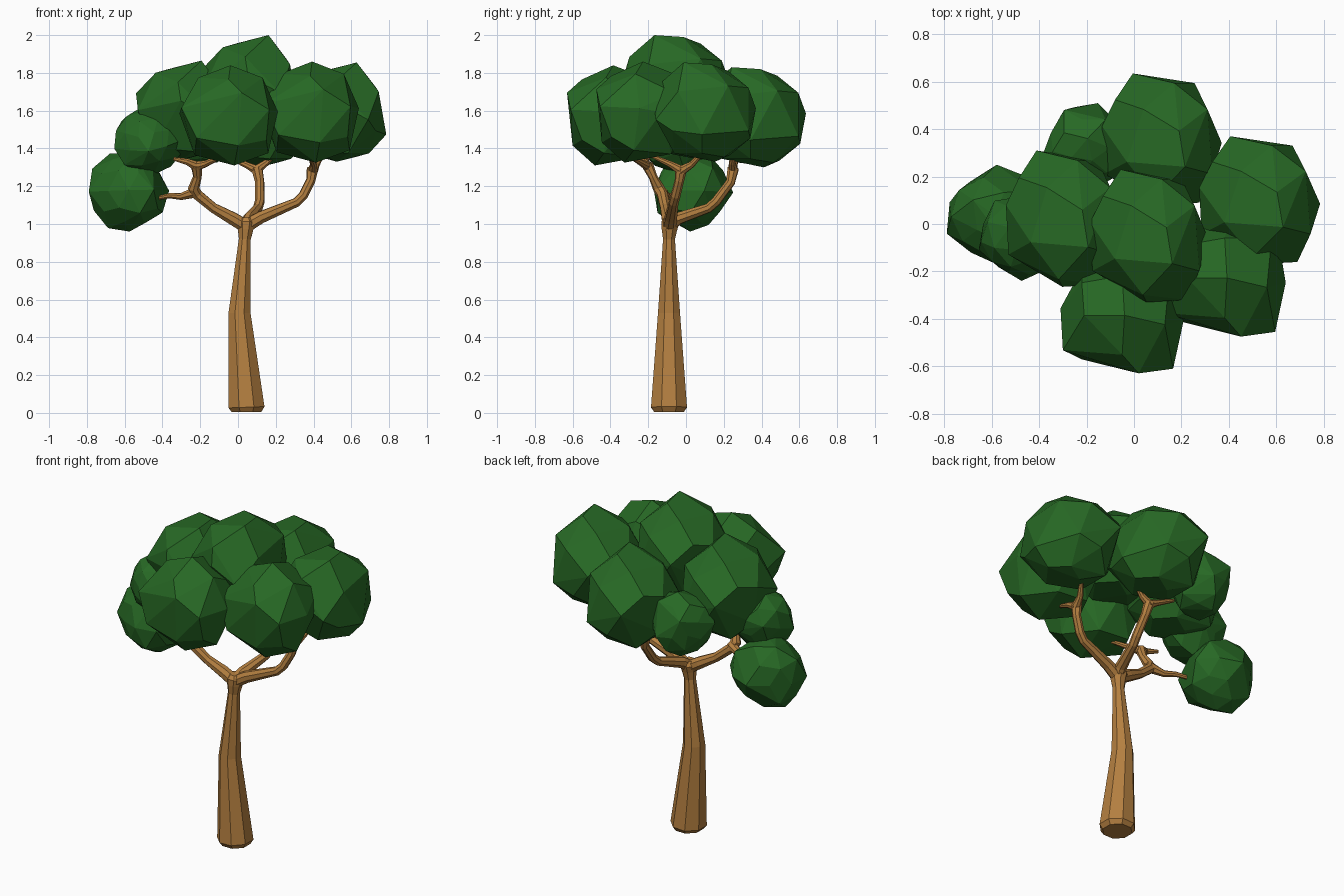
import bpy, bmesh, math, random
from mathutils import Vector, Matrix

random.seed(11)


def material(name, rgb):
    m = bpy.data.materials.new(name)
    m.diffuse_color = (*rgb, 1)
    return m


BARK = material("bark", (0.46, 0.215, 0.052))
LEAF = material("leaf", (0.02, 0.14, 0.018))


def finish(name, bm, mat):
    bmesh.ops.recalc_face_normals(bm, faces=bm.faces)
    me = bpy.data.meshes.new(name)
    bm.to_mesh(me)
    bm.free()
    me.materials.append(mat)
    ob = bpy.data.objects.new(name, me)
    bpy.context.collection.objects.link(ob)


def limb(name, path, sides=8):
    """Tapered tube through (x, y, z, radius) points, mitred at the bends."""
    bm = bmesh.new()
    pts = [Vector(p[:3]) for p in path]
    rings, prev, u = [], None, None
    for i, p in enumerate(pts):
        a = (p - pts[i - 1]).normalized() if i else Vector()
        b = (pts[i + 1] - p).normalized() if i < len(pts) - 1 else Vector()
        t = (a + b).normalized()
        if u is None:
            u = t.orthogonal().normalized()
        else:
            u = prev.rotation_difference(t) @ u
        prev = t
        v = t.cross(u)
        ring = []
        for k in range(sides):
            ang = 2 * math.pi * (k + 0.5) / sides
            ring.append(bm.verts.new(p + path[i][3] * (u * math.cos(ang) + v * math.sin(ang))))
        rings.append(ring)
    for r, s in zip(rings, rings[1:]):
        for k in range(sides):
            n = (k + 1) % sides
            bm.faces.new((r[k], r[n], s[n], s[k]))
    bm.faces.new(rings[0][::-1])
    bm.faces.new(rings[-1])
    finish(name, bm, BARK)


def clump(name, lo, hi, pts):
    """Faceted leaf ball: convex hull of pts fitted into the box lo..hi."""
    mn = [min(p[i] for p in pts) for i in range(3)]
    mx = [max(p[i] for p in pts) for i in range(3)]
    bm = bmesh.new()
    for p in pts:
        bm.verts.new([lo[i] + (p[i] - mn[i]) / (mx[i] - mn[i]) * (hi[i] - lo[i]) for i in range(3)])
    bmesh.ops.convex_hull(bm, input=bm.verts[:])
    bmesh.ops.delete(bm, geom=[v for v in bm.verts if not v.link_faces], context='VERTS')
    bmesh.ops.dissolve_limit(bm, angle_limit=math.radians(8), verts=bm.verts[:], edges=bm.edges[:])
    finish(name, bm, LEAF)


def rough_ball():
    """Loose, irregular points around a ball for the smaller clumps."""
    src = bmesh.new()
    bmesh.ops.create_icosphere(src, subdivisions=2, radius=1)
    rot = Matrix.Rotation(random.uniform(0, 6.28), 3, 'Z') @ Matrix.Rotation(random.uniform(0, 3.14), 3, 'X')
    pts = [rot @ v.co * random.uniform(0.85, 1.07) for v in src.verts]
    src.free()
    return pts


# Trunk
limb("trunk", [(0.045, -0.09, 0.005, 0.085), (0.045, -0.09, 0.03, 0.103),
               (0.008, -0.09, 0.53, 0.063), (0.036, -0.09, 0.92, 0.034),
               (0.04, -0.088, 0.97, 0.044), (0.042, -0.083, 1.01, 0.052),
               (0.042, -0.083, 1.035, 0.035)])

# Left branch with its side arm and top fork
limb("left_branch", [(0.045, -0.088, 0.985, 0.038), (-0.03, -0.095, 1.03, 0.036),
                     (-0.13, -0.11, 1.085, 0.028), (-0.215, -0.125, 1.155, 0.03),
                     (-0.235, -0.145, 1.19, 0.031), (-0.215, -0.175, 1.25, 0.023),
                     (-0.22, -0.205, 1.315, 0.031)])
limb("left_side_arm", [(-0.22, -0.13, 1.17, 0.032), (-0.30, -0.1, 1.145, 0.019),
                       (-0.36, -0.07, 1.15, 0.015), (-0.46, -0.02, 1.13, 0.01)])
limb("left_fork_outer", [(-0.215, -0.2, 1.305, 0.028), (-0.27, -0.22, 1.33, 0.018),
                         (-0.34, -0.2, 1.345, 0.01)])
limb("left_fork_inner", [(-0.225, -0.2, 1.305, 0.028), (-0.17, -0.23, 1.32, 0.018),
                         (-0.08, -0.3, 1.36, 0.01)])

# Right branch and fork
limb("right_branch", [(0.035, -0.088, 0.985, 0.038), (0.12, -0.08, 1.035, 0.034),
                      (0.31, -0.065, 1.115, 0.026), (0.345, -0.055, 1.15, 0.026),
                      (0.385, -0.035, 1.23, 0.025), (0.395, -0.025, 1.295, 0.031)])
limb("right_fork_front", [(0.395, -0.02, 1.28, 0.028), (0.4, -0.08, 1.315, 0.018),
                          (0.38, -0.18, 1.36, 0.01)])
limb("right_fork_back", [(0.395, -0.03, 1.28, 0.028), (0.415, 0.03, 1.315, 0.018),
                         (0.46, 0.1, 1.39, 0.01)])

# Back branch and fork
limb("back_branch", [(0.04, -0.1, 0.985, 0.038), (0.06, -0.04, 1.03, 0.034),
                     (0.105, 0.12, 1.085, 0.026), (0.115, 0.16, 1.12, 0.026),
                     (0.115, 0.235, 1.22, 0.025), (0.1, 0.25, 1.295, 0.031)])
limb("back_fork_left", [(0.11, 0.25, 1.28, 0.028), (0.05, 0.255, 1.31, 0.018),
                        (-0.06, 0.27, 1.36, 0.01)])
limb("back_fork_right", [(0.09, 0.25, 1.28, 0.028), (0.15, 0.245, 1.325, 0.018),
                         (0.22, 0.26, 1.4, 0.01)])

# Shared hull of the four large clumps: rim, upper and lower points
LARGE = [(-.115, .27, .02), (.145, .23, -.1), (.26, -.02, -.12), (.205, -.18, -.1),
         (.165, -.27, -.04), (-.005, -.28, .05), (-.235, -.15, .0), (-.245, .05, .09),
         (.105, -.12, .265), (.08, .03, .255), (-.07, .12, .22), (-.14, -.1, .2),
         (.2, .12, .14), (.22, -.15, .11), (-.19, .16, .12), (-.02, -.25, .15), (.06, .23, .13),
         (0, .05, -.265), (.1, .1, -.24), (-.12, .13, -.23), (-.15, -.12, -.2),
         (.06, -.17, -.22), (-.21, .04, -.14), (.17, -.02, -.22), (.0, .24, -.14)]

# Shared hull of the two front clumps
FRONT = [(-.26, .03, .01), (-.25, -.15, .04), (.07, -.25, .12), (.215, -.23, .03),
         (.26, -.02, .02), (.24, .1, 0), (.02, .25, 0), (-.17, .2, 0),
         (-.16, 0, .2), (.01, 0, .265), (.18, -.04, .2), (0, -.17, .19), (0, .17, .2),
         (.21, -.05, -.2), (.03, -.1, -.265), (-.18, 0, -.21), (.05, -.22, -.16),
         (-.17, -.19, -.12), (.2, -.17, -.13), (.1, .15, -.22), (-.1, .16, -.21),
         (.2, .17, .1), (-.17, .14, .15)]

BIG_CLUMPS = {
    "top_leaves": ((-0.185, -0.33, 1.47), (0.315, 0.23, 2.0)),
    "back_leaves": ((-0.135, 0.08, 1.3), (0.37, 0.635, 1.83)),
    "right_leaves": ((0.275, -0.17, 1.33), (0.785, 0.37, 1.855)),
    "left_leaves": ((-0.54, -0.265, 1.34), (-0.04, 0.31, 1.865)),
}
FRONT_CLUMPS = {
    "front_right_leaves": ((0.125, -0.475, 1.325), (0.64, 0.02, 1.86)),
    "front_leaves": ((-0.31, -0.63, 1.31), (0.21, -0.14, 1.84)),
}
SMALL_CLUMPS = {
    "small_back_leaves": ((-0.39, 0.14, 1.31), (-0.02, 0.51, 1.68)),
    "small_left_leaves": ((-0.655, -0.24, 1.26), (-0.29, 0.12, 1.61)),
    "low_left_leaves": ((-0.79, -0.17, 0.96), (-0.365, 0.25, 1.375)),
}
for name, (lo, hi) in BIG_CLUMPS.items():
    clump(name, lo, hi, LARGE)
for name, (lo, hi) in FRONT_CLUMPS.items():
    clump(name, lo, hi, FRONT)
for name, (lo, hi) in SMALL_CLUMPS.items():
    clump(name, lo, hi, rough_ball())
